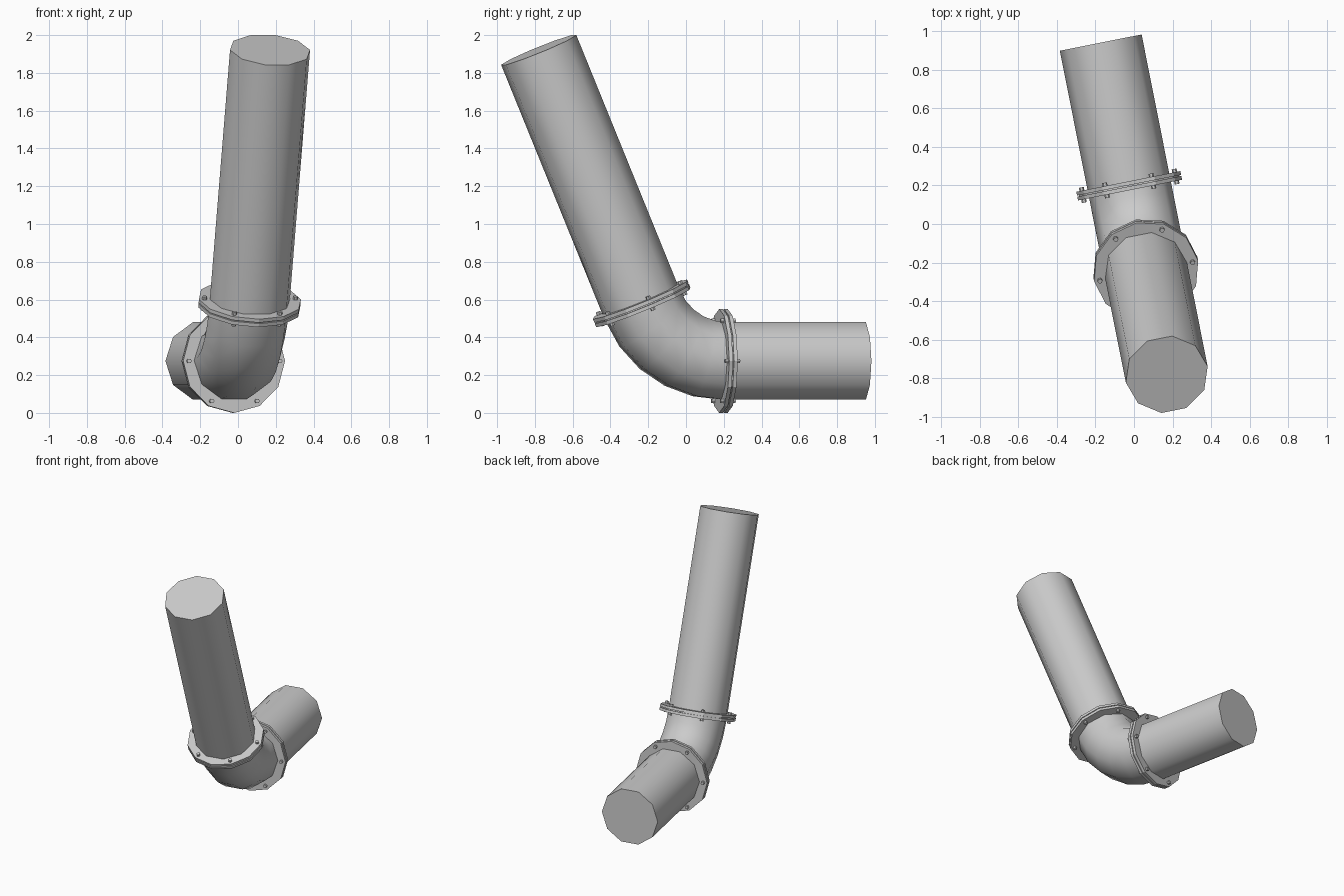
import bpy
import bmesh
from math import sin, cos, tan, pi, radians

old = bpy.data.objects.get("Cube")
if old:
    bpy.data.objects.remove(old)

GREY = (0.6, 0.6, 0.6, 1.0)
steel = bpy.data.materials.new("grey_steel")
steel.use_nodes = True
steel.diffuse_color = GREY
steel.node_tree.nodes["Principled BSDF"].inputs["Base Color"].default_value = GREY

YAW = radians(11.25)          # heading of the pipe run
BEND = radians(67.5)          # turn from level to leaning
AXIS_Z = 0.275                # height of the level pipe
CORNER = -0.113               # where the two pipe axes cross
REACH = 0.32                  # corner to each end of the elbow
PIPE_R = 0.216


def place(side, run, z):
    """Turn side / along-run / height into world coordinates."""
    return (0.0145 + side * cos(YAW) - run * sin(YAW),
            side * sin(YAW) + run * cos(YAW), z)


def along(tilt, dist):
    """Station on a straight leg at a distance from the corner."""
    way = 1 if tilt else -1
    return (CORNER - way * dist * cos(tilt), AXIS_Z + way * dist * sin(tilt), tilt)


def sweep(bm, stations, radius, sides, off_u=0.0, off_v=0.0):
    """Capped tube through stations (run, height, tilt)."""
    rings = []
    for run, z, tilt in stations:
        ring = []
        for i in range(sides):
            a = 2 * pi * i / sides
            u = off_u + radius * cos(a)
            v = off_v + radius * sin(a)
            ring.append(bm.verts.new(place(u, run + v * sin(tilt), z + v * cos(tilt))))
        rings.append(ring)
    for a, b in zip(rings, rings[1:]):
        for i in range(sides):
            j = (i + 1) % sides
            bm.faces.new((a[i], a[j], b[j], b[i]))
    bm.faces.new(rings[0])
    bm.faces.new(rings[-1])


def finish(bm, name, smooth=False):
    bmesh.ops.recalc_face_normals(bm, faces=bm.faces)
    mesh = bpy.data.meshes.new(name)
    bm.to_mesh(mesh)
    bm.free()
    mesh.materials.append(steel)
    obj = bpy.data.objects.new(name, mesh)
    bpy.context.collection.objects.link(obj)
    if smooth:
        bpy.ops.object.select_all(action='DESELECT')
        obj.select_set(True)
        bpy.context.view_layer.objects.active = obj
        bpy.ops.object.shade_smooth_by_angle(angle=radians(40))


def tube(name, stations):
    bm = bmesh.new()
    sweep(bm, stations, PIPE_R, 10)
    finish(bm, name, smooth=True)


# Straight pipes
tube("level_pipe", [along(0, REACH), along(0, 1.071)])
tube("leaning_pipe", [along(BEND, REACH), along(BEND, 1.782)])

# Elbow
bend_r = REACH / tan(BEND / 2)
STEPS = 5
arc = []
for k in range(STEPS + 1):
    t = BEND * k / STEPS
    arc.append((CORNER + REACH - bend_r * sin(t), AXIS_Z + bend_r * (1 - cos(t)), t))
tube("elbow", arc)

# Paired flanges, gasket and six bolts at each joint
for joint, tilt, dist in (("level", 0, 0.315), ("leaning", BEND, 0.33)):
    def disc(name, start, end, radius):
        bm = bmesh.new()
        sweep(bm, [along(tilt, dist + start), along(tilt, dist + end)], radius, 12)
        finish(bm, joint + name)

    disc("_inner_flange", -0.023, -0.003, 0.275)
    disc("_gasket", -0.003, 0.003, 0.265)
    disc("_outer_flange", 0.003, 0.023, 0.275)

    bm = bmesh.new()
    for i in range(6):
        a = i * pi / 3
        sweep(bm, [along(tilt, dist - 0.04), along(tilt, dist + 0.04)],
              0.013, 6, 0.245 * cos(a), 0.245 * sin(a))
    finish(bm, joint + "_bolts")
